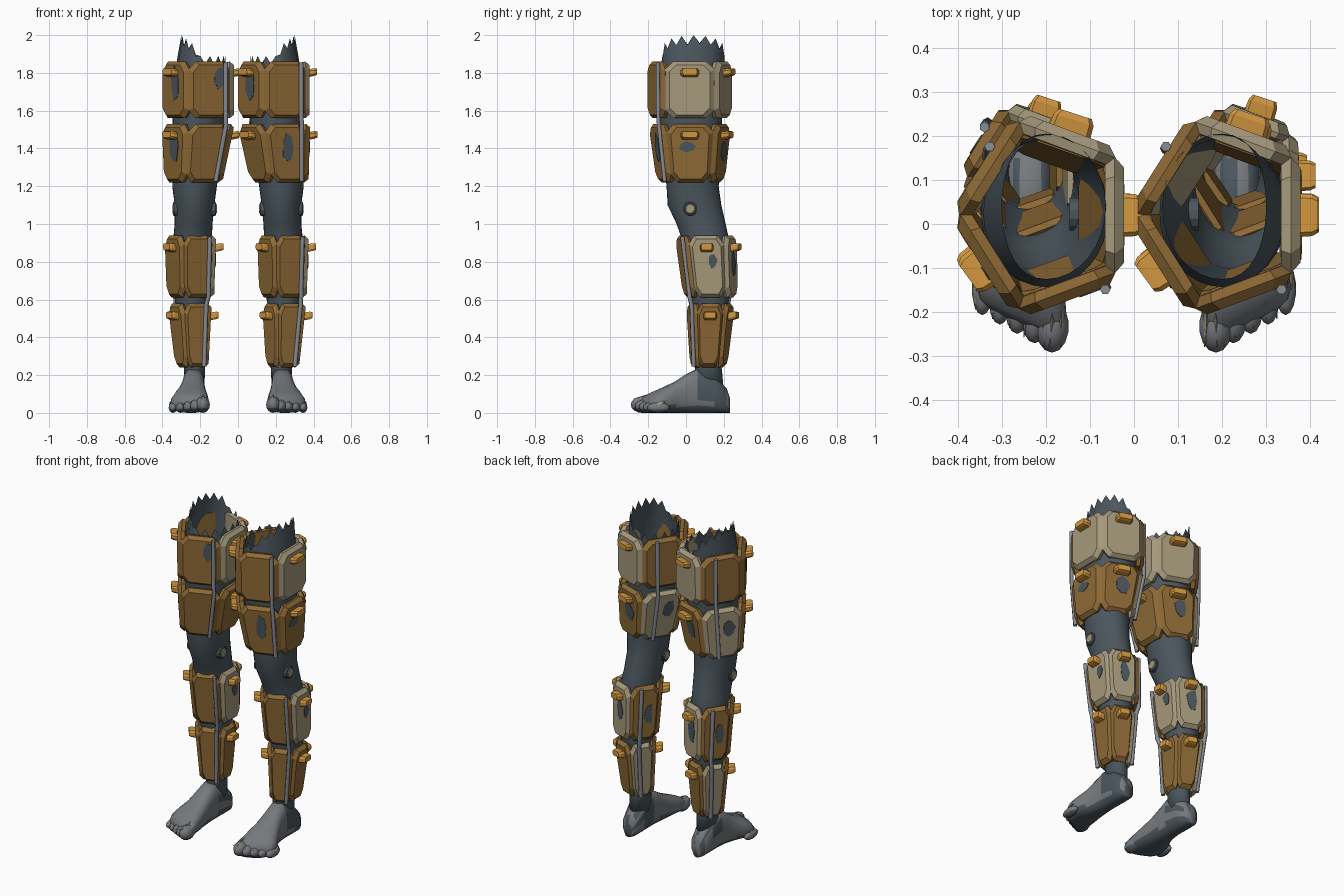
import bpy, bmesh, math, random
from mathutils import Vector

random.seed(4)
cube = bpy.data.objects.get("Cube")
if cube:
    bpy.data.objects.remove(cube, do_unlink=True)


def material(name, rgb):
    m = bpy.data.materials.new(name)
    m.use_nodes = True
    m.diffuse_color = (*rgb, 1)
    m.node_tree.nodes["Principled BSDF"].inputs["Base Color"].default_value = (*rgb, 1)
    return m


SLATE = material("dark slate", (0.07, 0.093, 0.11))
GREY = material("foot grey", (0.18, 0.19, 0.205))
BROWN = material("brown", (0.27, 0.142, 0.036))
TAN = material("tan", (0.38, 0.32, 0.20))
ORANGE = material("orange", (0.65, 0.31, 0.05))
STEEL = material("steel grey", (0.25, 0.27, 0.30))


def finish(bm, name, mats, smooth=False):
    bmesh.ops.recalc_face_normals(bm, faces=bm.faces)
    me = bpy.data.meshes.new(name)
    bm.to_mesh(me)
    bm.free()
    for m in mats:
        me.materials.append(m)
    if smooth:
        me.shade_smooth()
    bpy.context.collection.objects.link(bpy.data.objects.new(name, me))


def loft(bm, rings, cap_end=True):
    loops = [[bm.verts.new(p) for p in ring] for ring in rings]
    n = len(loops[0])
    for a, b in zip(loops, loops[1:]):
        for i in range(n):
            bm.faces.new((a[i], a[(i + 1) % n], b[(i + 1) % n], b[i]))
    bm.faces.new(loops[0][::-1])
    if cap_end:
        bm.faces.new(loops[-1])


# Armour tiers: bottom and top as (z, centre x, centre y, radius x, radius y)
TIERS = [
    ((1.56, .20, .02, .205, .232), (1.86, .20, .02, .205, .235)),
    ((1.22, .228, .025, .165, .185), (1.53, .20, .02, .21, .228)),
    ((.61, .245, .13, .132, .145), (.94, .245, .105, .145, .168)),
    ((.24, .24, .12, .088, .095), (.58, .25, .13, .122, .13)),
]
TAN_PLATES = {(0, 0), (0, 1), (2, 0), (2, 1), (1, 2), (3, 2)}
FACE = .012  # how far the flat middle of a plate stands out


def frame(k):
    a = math.radians(72 * k)
    return (Vector((math.cos(a), math.sin(a), 0)), Vector((-math.sin(a), math.cos(a), 0)))


def on_plate(side, tier, k, u, v, off):
    """Point on plate k of a five-sided tier: u across, v up, off outwards."""
    z, cx, cy, rx, ry = [a + (b - a) * v for a, b in zip(*TIERS[tier])]
    n, t = frame(k)
    p = n * .809 + t * (u * .588)
    return Vector((side * cx + p.x * rx, cy + p.y * ry, z)) + n * off


def armour_plate(side, tier, k):
    cu, cv = .66, .72
    outline = [(-cu, -1), (cu, -1), (1, -cv), (1, cv), (cu, 1), (-cu, 1), (-1, cv), (-1, -cv)]
    inner = -.032 if tier < 2 else -.024
    rings = []
    for off, su, sv in ((inner, .88, .97), (-.01, .96, 1), (FACE, .78, .88)):
        rings.append([on_plate(side, tier, k, u * su, .5 + v * sv / 2, off) for u, v in outline])
    bm = bmesh.new()
    loft(bm, rings)
    finish(bm, "armour_plate", [TAN if (tier, k) in TAN_PLATES else BROWN])


def worn_patch(side, tier, k, u0, v0, su, sv):
    ring = []
    for i in range(7):
        a = i * math.tau / 7
        r = random.uniform(.7, 1.15)
        ring.append((u0 + su * r * math.cos(a), v0 + sv * r * math.sin(a)))
    bm = bmesh.new()
    loft(bm, [[on_plate(side, tier, k, u, v, FACE + d) for u, v in ring] for d in (-.003, .003)])
    finish(bm, "worn_patch", [SLATE])


def clip(side, tier, k):
    n, t = frame(k)
    w = .05 if tier < 2 else .036
    base = on_plate(side, tier, k, 0, .8, FACE)
    rings = []
    for off, grow, lift in ((-.02, 1, -.004), (.026, .95, .004), (.04, .78, .006)):
        rings.append([base + n * off + t * (a * w * grow) + Vector((0, 0, b * .021 * grow + lift))
                      for a, b in ((-1, -.5), (-.8, -1), (.8, -1), (1, -.5),
                                   (1, .5), (.8, 1), (-.8, 1), (-1, .5))])
    bm = bmesh.new()
    loft(bm, rings)
    finish(bm, "clip", [ORANGE])


def rod(name, points):
    cu = bpy.data.curves.new(name, "CURVE")
    cu.dimensions = "3D"
    cu.bevel_depth = .012
    cu.bevel_resolution = 1
    cu.use_fill_caps = True
    sp = cu.splines.new("POLY")
    sp.points.add(len(points) - 1)
    for q, p in zip(sp.points, points):
        q.co = (*p, 1)
    cu.materials.append(STEEL)
    bpy.context.collection.objects.link(bpy.data.objects.new(name, cu))


# Leg sections: z, centre x, centre y, radius x, radius y
LEG = [(.12, .23, .12, .052, .08), (.25, .23, .118, .056, .07), (.5, .243, .128, .078, .084),
       (.62, .245, .13, .092, .102), (.75, .245, .12, .1, .112), (.93, .24, .1, .102, .125),
       (1.0, .235, .08, .1, .13), (1.1, .23, .045, .105, .142), (1.2, .23, .035, .118, .138),
       (1.54, .205, .025, .142, .166), (1.76, .20, .025, .142, .168)]


def leg(side):
    seg = 32
    angles = [i * math.tau / seg for i in range(seg)]
    rings = [[(side * (cx + rx * math.cos(a)), cy + ry * math.sin(a), z) for a in angles]
             for z, cx, cy, rx, ry in LEG]
    # Torn upper edge, highest and leaning inwards on the outer side
    rim = []
    for i, a in enumerate(angles):
        outer = max(0, math.cos(a)) ** .5
        z = 1.85 + .11 * outer + (.04 if i % 2 == 0 else -.012 * random.random())
        rim.append((side * (.20 + (.135 - .035 * outer) * math.cos(a)), .04 + .165 * math.sin(a), z))
    bm = bmesh.new()
    loft(bm, rings + [rim], cap_end=False)
    finish(bm, "leg", [SLATE], smooth=True)


# Foot sections: y, centre x, half width, top z
FOOT = [(.232, .235, .025, .08), (.215, .235, .048, .13), (.15, .235, .058, .20),
        (.06, .235, .06, .235), (0, .238, .064, .205), (-.06, .243, .076, .165),
        (-.12, .25, .092, .135), (-.175, .255, .102, .108), (-.21, .255, .096, .085),
        (-.228, .252, .075, .055)]


def power(c, e):
    return math.copysign(abs(c) ** e, c)


def foot(side):
    rings = []
    for y, cx, hw, top in FOOT:
        slant = .4 * max(0, -y / .2)  # the inner edge reaches further forward
        ring = []
        for i in range(20):
            a = i * math.tau / 20
            dx = hw * power(math.cos(a), .75)
            ring.append((side * (cx + dx), y + slant * dx, top / 2 * (1 + power(math.sin(a), .75))))
        rings.append(ring)
    bm = bmesh.new()
    loft(bm, rings)
    bmesh.ops.recalc_face_normals(bm, faces=bm.faces)
    for f in bm.faces:
        c = f.calc_center_median()
        sole = c.z < .033 or f.normal.z < -.3
        if sole or (c.y > .08 and random.random() < .6):
            f.material_index = 1
    finish(bm, "foot", [GREY, SLATE], smooth=True)

    # Toes shrink from the inner to the outer edge
    for i in range(5):
        f = i / 4
        r = .038 - .014 * f ** .5
        x, tip, high = .186 + .158 * f, -.292 + .085 * f, r * 1.15
        bm = bmesh.new()
        bmesh.ops.create_uvsphere(bm, u_segments=14, v_segments=8, radius=1)
        for v in bm.verts:
            v.co = Vector((side * (x + v.co.x * r), tip + .06 + v.co.y * .06, high * (1 + v.co.z)))
        for fc in bm.faces:
            fc.material_index = int(fc.calc_center_median().z < .02)
        finish(bm, "toe", [GREY, SLATE], smooth=True)
        # Pale tufts lying across the toe
        for d in (-.55, 0, .6):
            rise = high * (1 + math.sqrt(1 - d * d))
            root = Vector((side * (x + d * r), tip + .065, rise - .006))
            point = root + Vector((side * random.uniform(-.008, .008), -.052, -.008))
            bm = bmesh.new()
            loft(bm, [[c + Vector((a * w, 0, b * w)) for a, b in ((-1, 0), (1, 0), (0, 1.6))]
                      for c, w in ((root + Vector((0, .03, .012)), .004), (root, .0065), (point, .001))])
            finish(bm, "toe_tuft", [TAN])


def knee_disc(side, direction):
    for name, r, x, sides, mat in (("knee_disc", .038, .114, 12, SLATE), ("knee_cap", .028, .118, 8, TAN)):
        rings = []
        for dx, s in ((-.03, 1), (-.004, 1), (0, .85)):
            rings.append([(side * .23 + direction * (x + dx), .022 + r * s * math.cos(a),
                           1.08 + r * s * math.sin(a))
                          for a in ((i + .5) * math.tau / sides for i in range(sides))])
        bm = bmesh.new()
        loft(bm, rings)
        finish(bm, name, [mat])


# Worn spots: tier, plate, u, v, half size u, half size v
PATCHES = [(0, 3, .15, .63, .35, .3), (1, 1, .15, .55, .35, .2), (1, 2, .3, .62, .3, .2),
           (2, 0, .25, .6, .28, .14), (2, 1, .1, .52, .4, .24), (2, 2, .25, .5, .33, .2)]
EXTRA = {1: [(1, 4, .05, .58, .3, .26), (1, 0, -.1, .62, .4, .1)],
         -1: [(0, 4, .42, .72, .33, .2), (1, 3, .1, .6, .35, .28)]}

for side in (1, -1):
    leg(side)
    foot(side)
    for direction in (1, -1):
        knee_disc(side, direction)
    for tier in range(4):
        for k in range(5):
            armour_plate(side, tier, k)
        for k in (0, 1, 3):
            clip(side, tier, k)
    for patch in PATCHES + EXTRA[side]:
        worn_patch(side, *patch)
    # Support rods at the front outer edge and the back
    for name, k, u in (("front_rod", 4, .68), ("back_rod", 2, -.3)):
        for tiers in ((0, 1), (2, 3)):
            rod(name, [on_plate(side, t, k, u, v, FACE + .006) for t in tiers for v in (.98, .02)])
